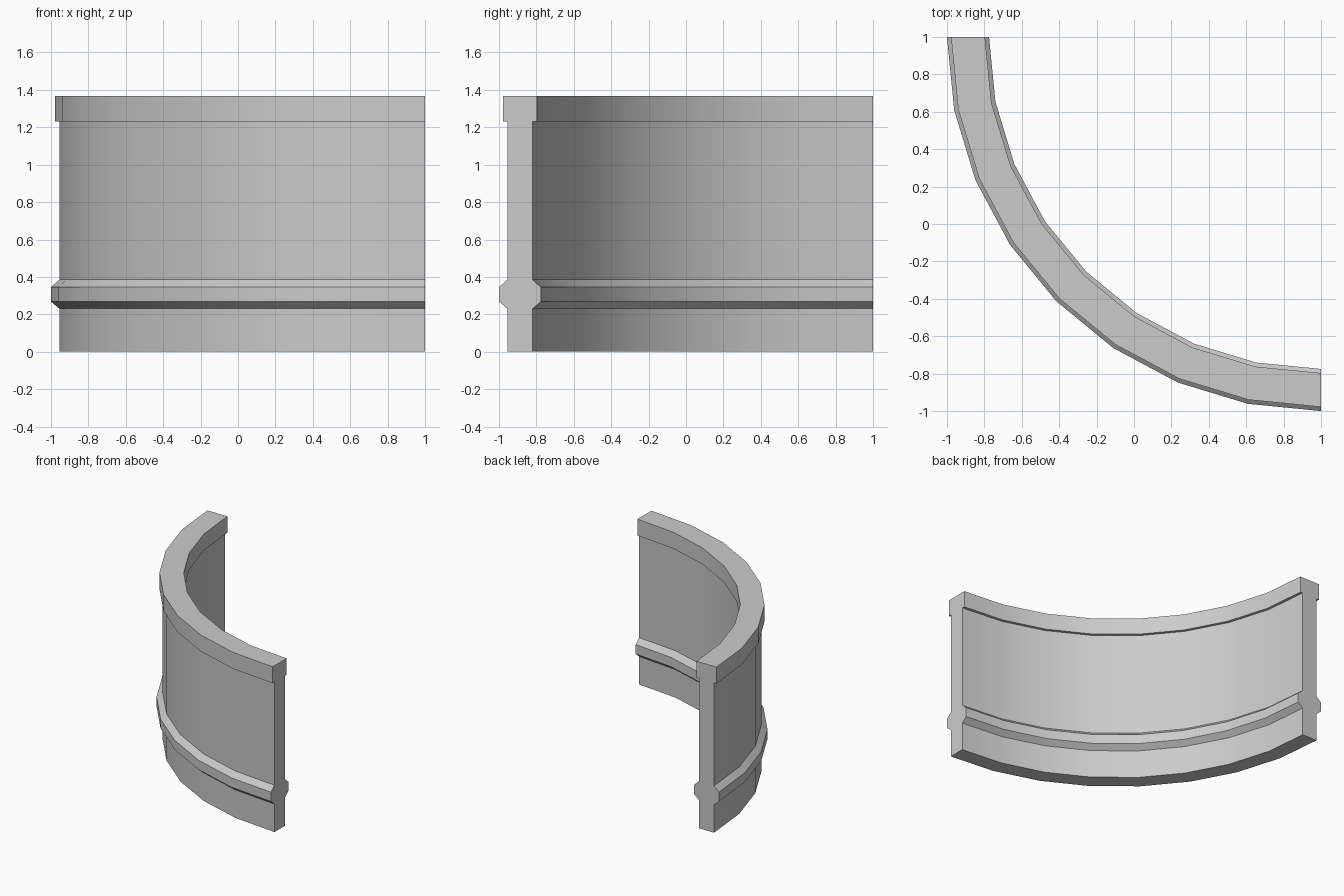
import bpy, bmesh, math

cube = bpy.data.objects.get("Cube")
if cube:
    bpy.data.objects.remove(cube, do_unlink=True)

stone = bpy.data.materials.new("light_grey")
stone.use_nodes = True
GREY = (0.6, 0.6, 0.6, 1)
stone.diffuse_color = GREY
stone.node_tree.nodes["Principled BSDF"].inputs["Base Color"].default_value = GREY

# Wall section: (offset beyond the wall face, height)
RADIUS_OUT, RADIUS_IN, SEGMENTS = 1.955, 1.82, 8
side = [(0, 0), (0, 0.23), (0.045, 0.268), (0.045, 0.345), (0, 0.385),
        (0, 1.232), (0.023, 1.232), (0.023, 1.367)]
section = [(RADIUS_OUT + d, z) for d, z in side]
section += [(RADIUS_IN - d, z) for d, z in reversed(side)]

# Sweep the section through a quarter turn about the corner (1, 1)
bm = bmesh.new()
rings = []
for i in range(SEGMENTS + 1):
    a = math.pi / 2 * i / SEGMENTS
    rings.append([bm.verts.new((1 - r * math.cos(a), 1 - r * math.sin(a), z))
                  for r, z in section])
n = len(section)
for a, b in zip(rings, rings[1:]):
    for j in range(n):
        k = (j + 1) % n
        bm.faces.new((a[j], b[j], b[k], a[k]))
bm.faces.new(rings[0])
bm.faces.new(rings[-1][::-1])
bmesh.ops.recalc_face_normals(bm, faces=bm.faces)

mesh = bpy.data.meshes.new("curved_wall")
bm.to_mesh(mesh)
bm.free()
mesh.materials.append(stone)
wall = bpy.data.objects.new("curved_wall", mesh)
bpy.context.collection.objects.link(wall)

# Smooth around the curve, crisp along the mouldings
bpy.ops.object.select_all(action='DESELECT')
wall.select_set(True)
bpy.context.view_layer.objects.active = wall
bpy.ops.object.shade_smooth_by_angle(angle=math.radians(30))
